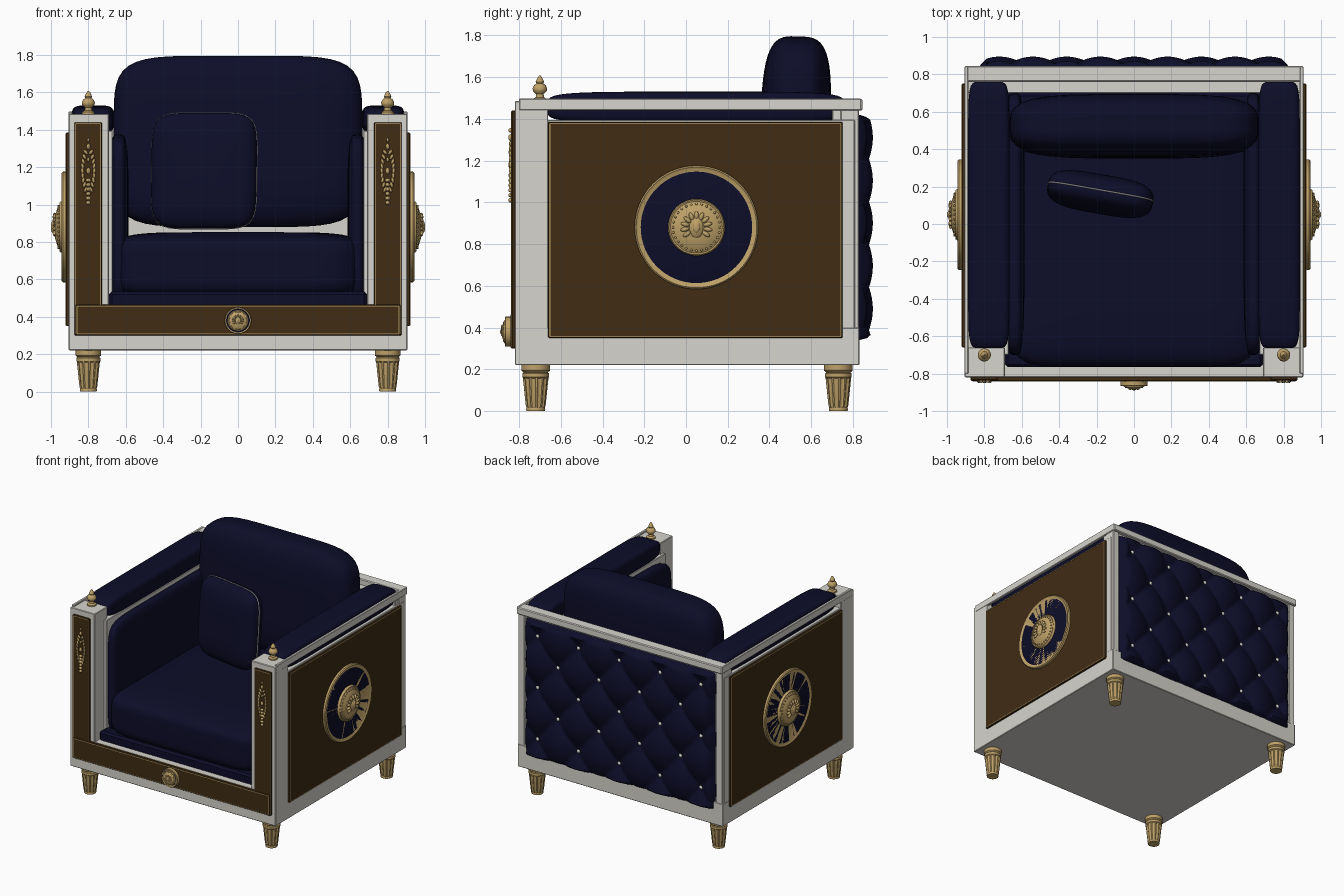
import bpy, bmesh, math
from mathutils import Matrix, Vector

if "Cube" in bpy.data.objects:
    bpy.data.objects.remove(bpy.data.objects["Cube"])


def material(name, col):
    m = bpy.data.materials.new(name)
    m.diffuse_color = (*col, 1)
    m.use_nodes = True
    m.node_tree.nodes["Principled BSDF"].inputs["Base Color"].default_value = m.diffuse_color
    return m


WHITE = material("ivory_paint", (0.68, 0.66, 0.61))
NAVY = material("navy_velvet", (0.004, 0.004, 0.022))
BROWN = material("dark_walnut", (0.05, 0.025, 0.007))
GOLD = material("antique_gold", (0.52, 0.36, 0.14))


def finish(bm, name, mat, matrix=None, angle=40):
    if matrix is not None:
        bm.transform(matrix)
    bmesh.ops.recalc_face_normals(bm, faces=bm.faces)
    me = bpy.data.meshes.new(name)
    bm.to_mesh(me)
    bm.free()
    me.materials.append(mat)
    ob = bpy.data.objects.new(name, me)
    bpy.context.collection.objects.link(ob)
    bpy.ops.object.select_all(action='DESELECT')
    ob.select_set(True)
    bpy.context.view_layer.objects.active = ob
    bpy.ops.object.shade_smooth_by_angle(angle=math.radians(angle))
    return ob


def add_box(bm, x, y, z):
    size = Matrix.Diagonal((x[1] - x[0], y[1] - y[0], z[1] - z[0], 1))
    mid = Matrix.Translation((sum(x) / 2, sum(y) / 2, sum(z) / 2))
    bmesh.ops.create_cube(bm, size=1, matrix=mid @ size)


def box(name, mat, x, y, z, bevel=0.004):
    bm = bmesh.new()
    add_box(bm, x, y, z)
    if bevel:
        bmesh.ops.bevel(bm, geom=bm.edges[:], offset=bevel, segments=1, affect='EDGES')
    return finish(bm, name, mat, angle=25)


def span(s, a, b):
    """Range on the left or right side."""
    return (a, b) if s > 0 else (-b, -a)


def cushion(name, x, y, z, axis, n, m, rot=None, cuts=17):
    """Rounded box: n rounds the outline across 'axis', m rounds the thickness."""
    bm = bmesh.new()
    bmesh.ops.create_cube(bm, size=2)
    bmesh.ops.subdivide_edges(bm, edges=bm.edges[:], cuts=cuts, use_grid_fill=True)
    half = [(r[1] - r[0]) / 2 for r in (x, y, z)]
    for v in bm.verts:
        a = [abs(c) for i, c in enumerate(v.co) if i != axis]
        r = (a[0] ** n + a[1] ** n) ** (1 / n)
        f = (r ** m + abs(v.co[axis]) ** m) ** (1 / m)
        v.co = Vector([c / f * h for c, h in zip(v.co, half)])
    mat = Matrix.Translation((sum(x) / 2, sum(y) / 2, sum(z) / 2))
    return finish(bm, name, NAVY, mat @ rot if rot else mat, 60)


def lathe(name, mat, prof, matrix, seg=32, flute=0.0, angle=40):
    """Turn (radius, height) points round z; flute pulls in every second pair."""
    bm = bmesh.new()
    rings = []
    for r, h in prof:
        rings.append([bm.verts.new((
            r * (1 - flute * (i % 4 > 1)) * math.cos(2 * math.pi * i / seg),
            r * (1 - flute * (i % 4 > 1)) * math.sin(2 * math.pi * i / seg), h)) for i in range(seg)])
    for a, b in zip(rings, rings[1:]):
        for i in range(seg):
            j = (i + 1) % seg
            bm.faces.new((a[i], a[j], b[j], b[i]))
    bm.faces.new(rings[0])
    bm.faces.new(rings[-1])
    return finish(bm, name, mat, matrix, angle)


def blob(bm, loc, size, turn=0.0):
    """Ellipsoid lying on the local xy plane, turned round z."""
    bmesh.ops.create_uvsphere(bm, u_segments=10, v_segments=6, radius=1, matrix=Matrix.Translation(loc)
                              @ Matrix.Rotation(turn, 4, 'Z') @ Matrix.Diagonal((*size, 1)))


def frame(name, matrix, w, h, t=0.007):
    """Thin gold bead round a panel, local xy plane."""
    bm = bmesh.new()
    for s in (1, -1):
        add_box(bm, (-w / 2, w / 2), (s * h / 2 - t / 2, s * h / 2 + t / 2), (-t / 2, t / 2))
        add_box(bm, (s * w / 2 - t / 2, s * w / 2 + t / 2), (-h / 2, h / 2), (-t / 2, t / 2))
    return finish(bm, name, GOLD, matrix)


def facing(loc, normal):
    """Local z along the normal, local y up."""
    n = Vector(normal)
    up = Vector((0, 0, 1))
    rot = Matrix((up.cross(n), up, n)).transposed().to_4x4()
    return Matrix.Translation(loc) @ rot


def medallion(name, m, k, disc_r, disc_h):
    lathe(name + "_disc", NAVY, [(disc_r, 0), (disc_r, disc_h * .6), (disc_r * .93, disc_h), (.02 * k, disc_h)], m, 64)
    lathe(name + "_rim", GOLD, [(disc_r - .004 * k, 0), (disc_r + .009 * k, 0), (disc_r + .009 * k, disc_h),
                                (disc_r + .002 * k, disc_h + .007 * k), (disc_r - .009 * k, disc_h)], m, 64)
    b = m @ Matrix.Translation((0, 0, disc_h)) @ Matrix.Scale(k, 4)
    lathe(name + "_boss", GOLD, [(.137, 0), (.137, .01), (.131, .018), (.124, .016), (.1, .03),
                                 (.06, .042), (.02, .046)], b, 48)
    bm = bmesh.new()
    for i in range(28):
        a = 2 * math.pi * i / 28
        blob(bm, (.112 * math.cos(a), .112 * math.sin(a), .024), (.006, .006, .006))
    for i in range(11):                       # shell fan over the oval
        a = math.radians(-35 + 25 * i)
        blob(bm, (.056 * math.cos(a), .056 * math.sin(a), .044), (.022, .011, .011), a)
    blob(bm, (0, 0, .045), (.034, .052, .014))
    blob(bm, (0, 0, .055), (.018, .03, .010))
    finish(bm, name + "_beads", GOLD, b)


# White carcass
box("base", WHITE, (-.905, .905), (-.82, .83), (.22, .40))
box("front_rail", WHITE, (-.9, .9), (-.82, -.75), (.38, .465))
box("back_wall", WHITE, (-.895, .895), (.70, .815), (.38, 1.45))
box("back_top_rail", WHITE, (-.905, .905), (.76, .845), (1.44, 1.495), .006)
box("apron_panel", BROWN, (-.87, .87), (-.84, -.815), (.30, .465))
frame("apron_bead", facing((0, -.839, .382), (0, -1, 0)), 1.72, .15, .005)
medallion("apron_medallion", facing((0, -.838, .38), (0, -1, 0)), .41, .068, .026)

for s, side in ((1, "right"), (-1, "left")):
    box(side + "_front_post", WHITE, span(s, .69, .905), (-.82, -.66), (.38, 1.485))
    box(side + "_arm_wall", WHITE, span(s, .67, .903), (-.70, .81), (.38, 1.395))
    box(side + "_arm_rail", WHITE, span(s, .885, .907), (-.80, .84), (1.44, 1.497))
    box(side + "_back_post", WHITE, span(s, .845, .9), (.74, .828), (.38, 1.45))
    cushion(side + "_arm_pad", span(s, .665, .888), (-.665, .76), (1.38, 1.53), 2, 9, 5)
    cushion(side + "_inner_pad", span(s, .585, .69), (-.70, .70), (.46, 1.375), 0, 9, 4)

    # Wood panels with gold bead
    box(side + "_side_panel", BROWN, span(s, .9, .92), (-.66, .75), (.35, 1.385))
    frame(side + "_side_bead", facing((s * .919, .045, .8675), (s, 0, 0)), 1.395, 1.02, .006)
    box(side + "_post_panel", BROWN, span(s, .728, .875), (-.836, -.815), (.30, 1.44))
    frame(side + "_post_bead", facing((s * .8015, -.835, .87), (0, -1, 0)), .135, 1.125, .005)
    medallion(side + "_medallion", facing((s * .918, .05, .88), (s, 0, 0)), 1, .287, .018)

    # Floral drop on the post: bowed twin sprays over a bud chain
    bm = bmesh.new()
    for i in range(9):
        t = i / 8
        w = .006 + .026 * math.sin(math.pi * (.1 + .8 * t))
        for q in (1, -1):
            blob(bm, (q * w, .09 + .20 * t - .19, .004), (.008, .017, .009), q * (.5 - t * 1.2))
    for i in range(6):
        blob(bm, (0, -.17 + .024 * i, .004), (.013 + .002 * (i % 2), .011, .011))
    for h, r in ((.0, .012), (.06, .008), (.13, .011), (.165, .007)):
        blob(bm, (0, h, .005), (r, r * 1.5, .01))
    finish(bm, side + "_post_ornament", GOLD, facing((s * .8, -.836, 1.18), (0, -1, 0)))

    # Finial and fluted legs
    lathe(side + "_finial", GOLD, [(.034, 0), (.034, .012), (.02, .02), (.018, .035), (.033, .05), (.035, .062),
                                   (.028, .078), (.016, .086), (.02, .094), (.012, .112), (.003, .125)],
          Matrix.Translation((s * .8, -.70, 1.483)), 24)
    for y, end in ((-.72, "front"), (.73, "back")):
        at = Matrix.Translation((s * .8, y, 0))
        lathe(f"{side}_{end}_leg", GOLD, [(.043, .012), (.048, .03), (.062, .165)], at, 48, .09, 20)
        lathe(f"{side}_{end}_leg_foot", GOLD, [(.044, 0), (.046, .008), (.044, .016)], at, 32)
        lathe(f"{side}_{end}_leg_collar", GOLD, [(.056, .155), (.064, .162), (.064, .18), (.058, .185),
                                                 (.068, .193), (.068, .222)], at, 32)

# Seat and back cushions
box("seat_deck", NAVY, (-.69, .69), (-.765, .70), (.44, .535), .015)
cushion("seat_cushion", (-.66, .66), (-.762, .68), (.49, .852), 2, 10, 6)
cushion("back_cushion", (-.665, .665), (.355, .69), (.88, 1.795), 1, 5.5, 3.6, Matrix.Rotation(math.radians(-2), 4, 'X'))

# Throw pillow with white piping
turn = Matrix.Rotation(math.radians(-10), 4, 'Z') @ Matrix.Rotation(math.radians(-4), 4, 'X')
cushion("throw_pillow", (-.465, .105), (.06, .26), (.87, 1.49), 1, 5.5, 2.8, turn)
cu = bpy.data.curves.new("pillow_piping", 'CURVE')
cu.dimensions = '3D'
cu.bevel_depth = .004
cu.bevel_resolution = 1
sp = cu.splines.new('POLY')
sp.points.add(63)
sp.use_cyclic_u = True
for i, p in enumerate(sp.points):
    c, d = math.cos(math.tau * i / 64), math.sin(math.tau * i / 64)
    f = (abs(c) ** 5.5 + abs(d) ** 5.5) ** (1 / 5.5)
    p.co = (.285 * c / f, 0, .31 * d / f, 1)
cu.materials.append(WHITE)
pipe = bpy.data.objects.new("pillow_piping", cu)
pipe.matrix_world = Matrix.Translation((-.18, .16, 1.18)) @ turn
bpy.context.collection.objects.link(pipe)

# Tufted back: diamond quilting with white buttons
DX, DZ, Z0 = .36, .41, .90
bm = bmesh.new()
bmesh.ops.create_grid(bm, x_segments=110, y_segments=76, size=1)
for v in bm.verts:
    u, w = v.co.x, v.co.y
    x, z = u * .835, .88 + w * .545
    a, b = x / DX + (z - Z0) / DZ, x / DX - (z - Z0) / DZ
    puff = (abs(math.sin(math.pi * a)) * abs(math.sin(math.pi * b))) ** .55
    seam = .5 * (abs(math.sin(math.pi * a)) + abs(math.sin(math.pi * b)))
    edge = min(1, (1 - max(abs(u), abs(w))) / .05) ** .5
    v.co = (x, .81 + edge * (.025 + .03 * puff + .03 * seam), z)
finish(bm, "tufted_back", NAVY, angle=60)
bm = bmesh.new()
for j in range(-2, 3):
    for i in range(-2, 3):
        x = i * DX + (DX / 2 if j % 2 else 0)
        if abs(x) < .8:
            blob(bm, (x, .838, Z0 + j * DZ / 2), (.015, .012, .015))
finish(bm, "back_buttons", WHITE)
